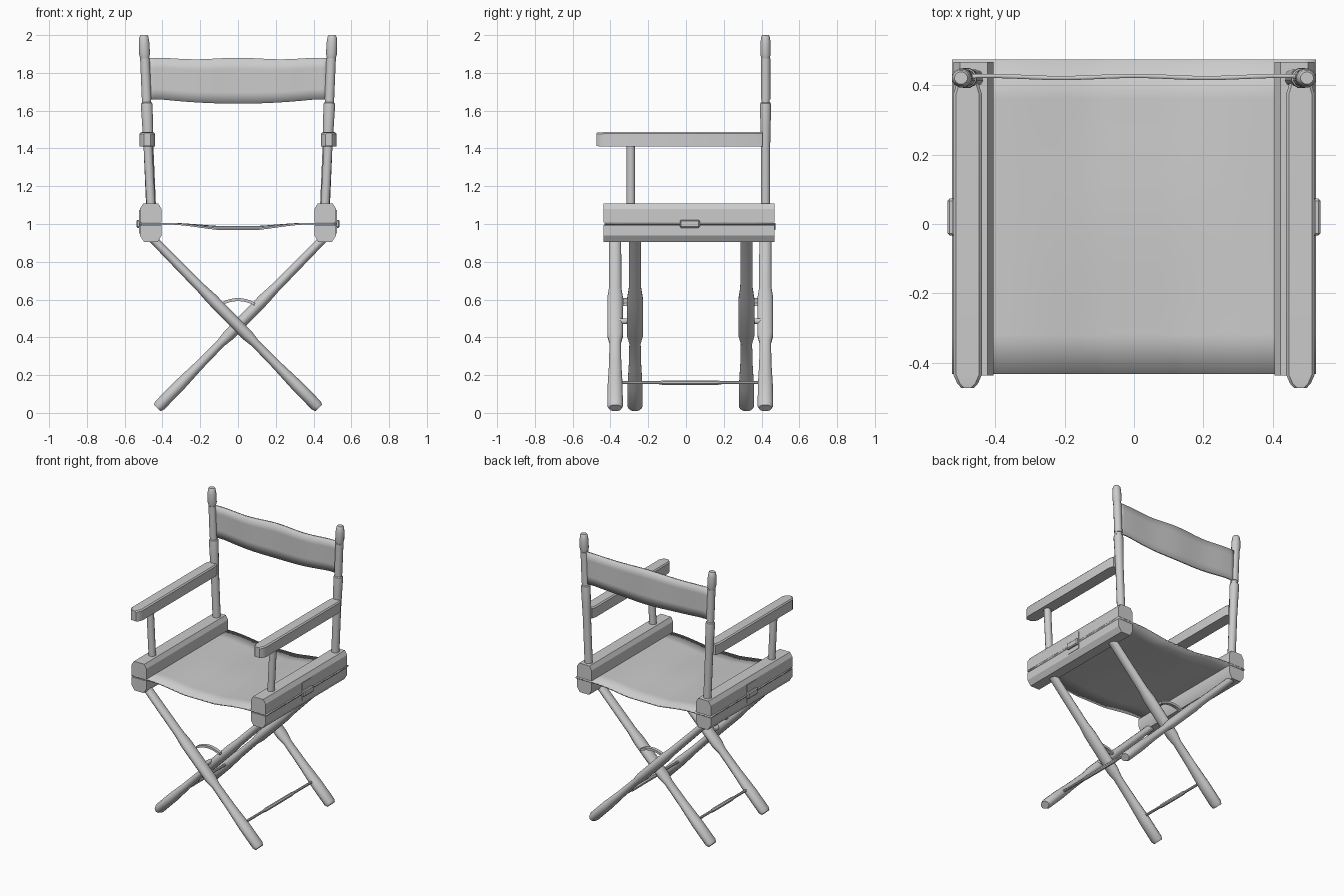
import bpy, bmesh, math
from mathutils import Vector

if "Cube" in bpy.data.objects:
    bpy.data.objects.remove(bpy.data.objects["Cube"])


def finish(name, bm, angle=35):
    bmesh.ops.recalc_face_normals(bm, faces=bm.faces)
    me = bpy.data.meshes.new(name)
    bm.to_mesh(me)
    bm.free()
    for p in me.polygons:
        p.use_smooth = True
    me.set_sharp_from_angle(angle=math.radians(angle))
    ob = bpy.data.objects.new(name, me)
    bpy.context.collection.objects.link(ob)
    return ob


def loft(rings, name, angle=35):
    bm = bmesh.new()
    vr = [[bm.verts.new(c) for c in r] for r in rings]
    n = len(vr[0])
    for a, b in zip(vr, vr[1:]):
        for i in range(n):
            bm.faces.new((a[i], a[(i + 1) % n], b[(i + 1) % n], b[i]))
    bm.faces.new(vr[0])
    bm.faces.new(vr[-1])
    return finish(name, bm, angle)


def turned(name, p0, p1, profile, n=12):
    """Turned bar; profile rows are (fraction, half width, half thickness)."""
    p0, p1 = Vector(p0), Vector(p1)
    d = (p1 - p0).normalized()
    ref = Vector((1, 0, 0)) if abs(d.y) > 0.9 else Vector((0, 1, 0))
    side = d.cross(ref).normalized()
    rings = []
    for t, a, b in profile:
        c = p0.lerp(p1, t)
        rings.append([c + ref * a * math.cos(k) + side * b * math.sin(k)
                      for k in ((i + 0.5) * 2 * math.pi / n for i in range(n))])
    return loft(rings, name, 40)


def extrude_y(name, section, y0, y1, s):
    return loft([[(s * x, y, z) for x, z in section] for y in (y0, y1)], name, 30)


def box(name, x0, x1, y0, y1, z0, z1, bevel=0.0):
    bm = bmesh.new()
    bmesh.ops.create_cube(bm, size=1)
    for v in bm.verts:
        v.co = ((x0 + x1) / 2 + v.co.x * (x1 - x0), (y0 + y1) / 2 + v.co.y * (y1 - y0),
                (z0 + z1) / 2 + v.co.z * (z1 - z0))
    if bevel:
        bmesh.ops.bevel(bm, geom=bm.edges[:], offset=bevel, segments=1, affect='EDGES')
    return finish(name, bm, 30)


# Crossed legs, stretchers, pivots and small straps
LEG = [(0, .034, .025), (.015, .042, .033), (.13, .041, .033), (.25, .034, .026),
       (.38, .031, .024), (.425, .043, .032), (.64, .043, .032), (.70, .034, .027),
       (1, .033, .023)]
ROD = [(0, .009, .009), (.28, .009, .009), (.31, .013, .013),
       (.69, .013, .013), (.72, .009, .009), (1, .009, .009)]
for s, word, ys in ((1, "outer", (-.375, .42)), (-1, "inner", (-.27, .32))):
    for y, place in zip(ys, ("front", "back")):
        turned(f"{place}_{word}_leg", (s * .428, y, .026), (-s * .46, y, .93), LEG)
    turned(f"{word}_stretcher", (s * .30, ys[0] + .02, .16), (s * .30, ys[1] - .02, .16), ROD, 8)
for place, y in (("front", -.3225), ("back", .37)):
    turned(f"{place}_leg_pivot", (-.008, y - .03, .485), (-.008, y + .03, .485),
           [(0, .016, .016), (1, .016, .016)])
    arc = []
    for i in range(9):
        x = -.09 + .18 * i / 8
        z = .60 - .025 * (x / .09) ** 2
        w, h = .012, .008
        arc.append([(x, y - w, z - h), (x, y + w, z - h), (x, y + w, z + h), (x, y - w, z + h)])
    loft(arc, f"{place}_leg_strap")

# Turned back post outline: height, radius
POST_Z = [(1.06, .027), (1.42, .027), (1.50, .029), (1.625, .032), (1.64, .030),
          (1.645, .024), (1.87, .023), (1.88, .025), (1.90, .030), (1.96, .029),
          (1.99, .025), (2.0, .019)]

for s, side in ((1, "right"), (-1, "left")):
    # Split seat rail clamping the canvas
    extrude_y(f"{side}_rail_upper", [(.405, 1.007), (.405, 1.08), (.422, 1.108), (.502, 1.108),
              (.52, 1.08), (.52, 1.007)], -.437, .468, s)
    extrude_y(f"{side}_rail_lower", [(.405, .995), (.405, .94), (.425, .905), (.497, .905),
              (.52, .94), (.52, .995)], -.437, .468, s)
    # Latch plate, barrel
    xs = sorted((s * .51, s * .523))
    box(f"{side}_latch_plate", *xs, -.032, .072, .95, 1.075)
    xs = sorted((s * .515, s * .538))
    box(f"{side}_latch_barrel", *xs, -.033, .073, .98, 1.022, .006)

    # Back post
    turned(f"{side}_back_post", (s * .459, .421, 1.06), (s * .499, .421, 2.0),
           [((z - 1.06) / .94, r * .95, r) for z, r in POST_Z])
    # Front arm support
    turned(f"{side}_arm_post", (s * .460, -.292, 1.08), (s * .478, -.292, 1.43),
           [(0, .024, .024), (1, .024, .024)])
    # Armrest with rounded nose
    rings = []
    for y, hw, hz in ((-.473, .018, .035), (-.460, .030, .037), (-.435, .041, .038),
                      (.375, .041, .038), (.405, .032, .038)):
        c = .008
        o = [(-hw, -hz), (hw, -hz), (hw, hz - c), (hw - c, hz), (c - hw, hz), (-hw, hz - c)]
        rings.append([(s * (.480 + x), y, 1.448 + z) for x, z in o])
    loft(rings, f"{side}_armrest", 30)


def sheet(name, nu, nv, fn, thick):
    """Cloth panel from a function of u, v."""
    bm = bmesh.new()
    g = [[bm.verts.new(fn(i / nu, j / nv)) for j in range(nv + 1)] for i in range(nu + 1)]
    for i in range(nu):
        for j in range(nv):
            bm.faces.new((g[i][j], g[i + 1][j], g[i + 1][j + 1], g[i][j + 1]))
    ob = finish(name, bm)
    m = ob.modifiers.new("thickness", 'SOLIDIFY')
    m.thickness, m.offset = thick, 0
    return ob


# Sagging canvas seat
def seat(u, v):
    x = -.525 + 1.05 * u
    k = max(0.0, 1 - abs(x) / .38)
    k = k * k * (3 - 2 * k)
    sag = .022 + .006 * math.cos(math.pi * 2 * v)
    return (x, -.432 + .906 * v, 1.002 - sag * min(1, k * 1.3))


sheet("seat", 28, 8, seat, .009)


# Canvas backrest with dipping lower edge
def back(u, v):
    x = -.485 + .97 * u
    low = 1.637 + .022 * min(1, (abs(x) / .40) ** 2)
    top = 1.876 + .004 * math.cos(x * 14)
    return (x, .424 + .003 * math.cos(x * 15), low + (top - low) * v)


sheet("backrest", 24, 4, back, .012)
# Cloth sleeves around the posts
for s, side in ((1, "right"), (-1, "left")):
    turned(f"{side}_backrest_sleeve", (s * .484, .421, 1.66), (s * .493, .421, 1.876),
           [(0, .026, .026), (1, .026, .026)])
